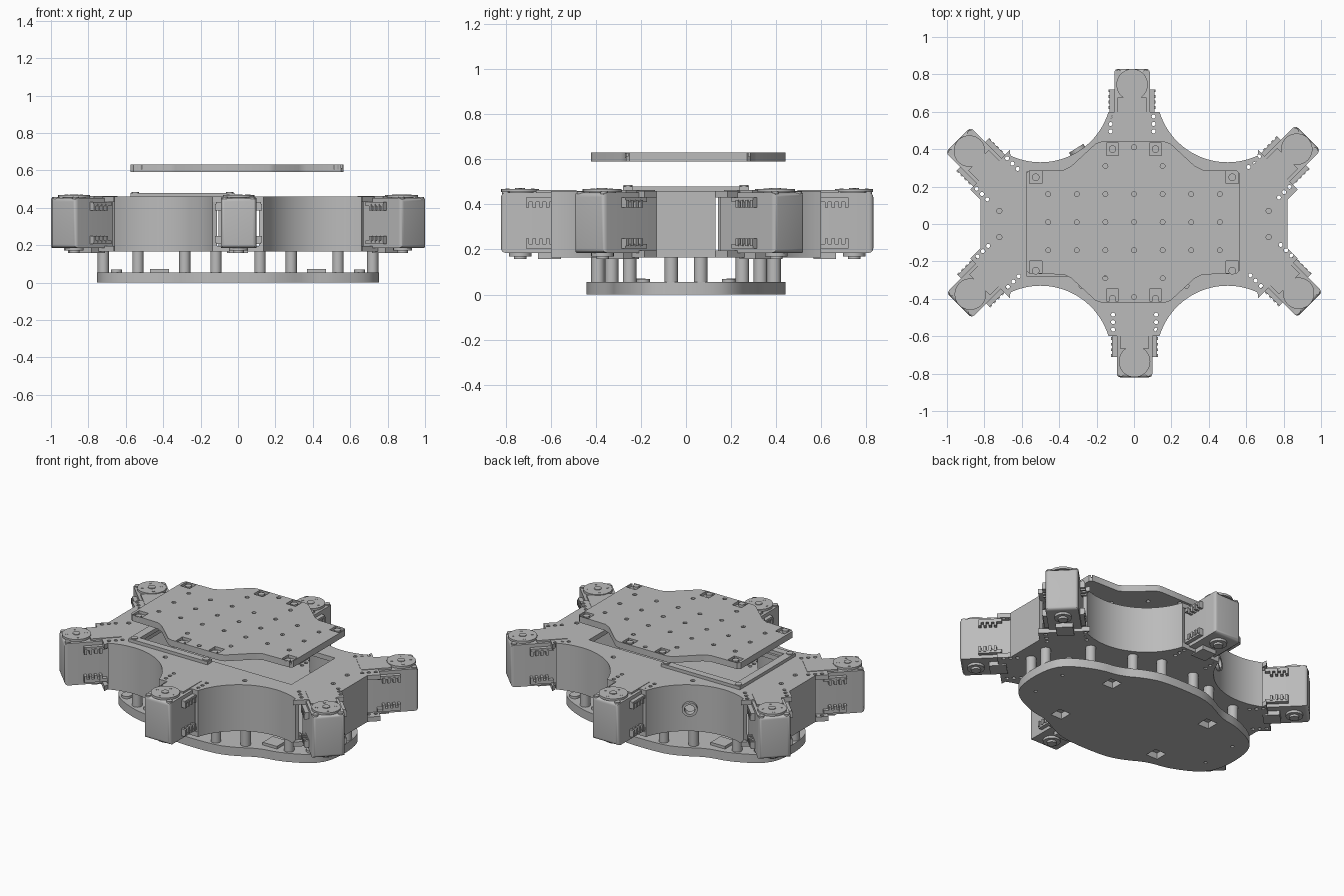
import bpy, bmesh
from math import radians, cos, sin, pi
from mathutils import Matrix, Vector

if "Cube" in bpy.data.objects:
    bpy.data.objects.remove(bpy.data.objects["Cube"])

GREY = bpy.data.materials.new("plain_grey")
GREY.use_nodes = True
GREY.diffuse_color = (0.5, 0.5, 0.5, 1)
GREY.node_tree.nodes["Principled BSDF"].inputs["Base Color"].default_value = (0.5, 0.5, 0.5, 1)


# ---- helpers ----
def prism(bm, pts, z0, z1):
    low = [bm.verts.new((x, y, z0)) for x, y in pts]
    top = [bm.verts.new((x, y, z1)) for x, y in pts]
    n = len(pts)
    bm.faces.new(low[::-1])
    bm.faces.new(top)
    for i in range(n):
        j = (i + 1) % n
        bm.faces.new((low[i], low[j], top[j], top[i]))


def rect(x0, x1, y0, y1):
    return [(x0, y0), (x1, y0), (x1, y1), (x0, y1)]


def circle(x, y, r, n=20):
    return [(x + r * cos(2 * pi * i / n), y + r * sin(2 * pi * i / n)) for i in range(n)]


def mirror4(quarter):
    # full outline from the points of one quadrant, +x axis towards +y axis
    back = quarter[::-1]
    return (quarter + [(-x, y) for x, y in back]
            + [(-x, -y) for x, y in quarter] + [(x, -y) for x, y in back])


def round_off(pts, times):
    for _ in range(times):
        out = []
        for i, p in enumerate(pts):
            a, b = Vector(p), Vector(pts[(i + 1) % len(pts)])
            out += [tuple(a.lerp(b, 0.25)), tuple(a.lerp(b, 0.75))]
        pts = out
    return pts


def finish(bm, name, matrix=None):
    bmesh.ops.recalc_face_normals(bm, faces=bm.faces)
    mesh = bpy.data.meshes.new(name)
    bm.to_mesh(mesh)
    bm.free()
    mesh.materials.append(GREY)
    ob = bpy.data.objects.new(name, mesh)
    bpy.context.collection.objects.link(ob)
    if matrix:
        ob.matrix_world = matrix
    smooth(ob)
    return ob


def smooth(ob):
    ob.data.polygons.foreach_set("use_smooth", [True] * len(ob.data.polygons))
    ob.data.set_sharp_from_angle(angle=radians(30))


def cut(ob, bm):
    cutter = finish(bm, "cutter")
    cutter.hide_render = True
    mod = ob.modifiers.new("cut", "BOOLEAN")
    mod.operation, mod.solver, mod.object = "DIFFERENCE", "EXACT", cutter
    deps = bpy.context.evaluated_depsgraph_get()
    mesh = bpy.data.meshes.new_from_object(ob.evaluated_get(deps))
    ob.modifiers.clear()
    ob.data = mesh
    bpy.data.objects.remove(cutter)
    smooth(ob)


SIGNS = [(sx, sy) for sx in (1, -1) for sy in (1, -1)]

# ---- leg servo positions: x, y, heading ----
LEGS = [("back_right", 0.87, 0.40, 45), ("back", -0.01, 0.745, 90), ("back_left", -0.88, 0.39, 135),
        ("front_left", -0.875, -0.375, 225), ("front", 0.003, -0.735, 270),
        ("front_right", 0.88, -0.37, 315)]
MATS = [Matrix.Translation((x, y, 0)) @ Matrix.Rotation(radians(a), 4, "Z") for _, x, y, a in LEGS]

# ---- chassis decks ----
CX, CY, R = 0.5, 0.71, 0.38


def arc(r, n=24, a0=295, a1=197):
    angles = [radians(a0 + (a1 - a0) * i / n) for i in range(n + 1)]
    return [(CX + r * cos(a), CY + r * sin(a)) for a in angles]


outline = mirror4([(0.82, 0.13), (0.876, 0.184), (0.664, 0.396)] + arc(R))
for name, z0, z1 in (("upper_deck", 0.43, 0.46), ("lower_deck", 0.165, 0.195)):
    bm = bmesh.new()
    prism(bm, outline, z0, z1)
    deck = finish(bm, name)
    bm = bmesh.new()
    if name == "upper_deck":
        prism(bm, rect(-0.53, 0.53, -0.22, 0.22), 0.4, 0.5)
    for m in MATS:
        for off in (-0.17, -0.21, -0.25):
            for side in (-0.115, 0.115):
                p = m @ Vector((off, side, 0))
                prism(bm, circle(p.x, p.y, 0.011, 12), z0 - 0.05, z1 + 0.05)
    for sx, sy in SIGNS:
        prism(bm, circle(0.72 * sx, 0.07 * sy, 0.014, 12), z0 - 0.05, z1 + 0.05)
        prism(bm, circle(0.28 * sx, 0.33 * sy, 0.014, 12), z0 - 0.05, z1 + 0.05)
    cut(deck, bm)

# ---- curved and side walls between the decks ----
bm = bmesh.new()
for sx, sy in SIGNS:
    wall = arc(R) + arc(R + 0.025)[::-1]
    prism(bm, [(x * sx, y * sy) for x, y in wall], 0.165, 0.46)
for s in (1, -1):
    prism(bm, rect(0.795 * s, 0.82 * s, -0.13, 0.13), 0.165, 0.46)
walls = finish(bm, "chassis_walls")

# ---- cable port in the rear wall ----
direction = Vector((-0.2, 0.32, 0)).normalized()
centre = Vector((-CX, CY, 0.31)) - direction * -0.0
port = Matrix.Translation(Vector((-CX, CY, 0.31)) + Vector((0.2, -0.32, 0)).normalized() * R) \
    @ direction.to_track_quat("Z", "Y").to_matrix().to_4x4()
for name, r in (("cable_port", 0.045),):
    bm = bmesh.new()
    prism(bm, circle(0, 0, r, 24), -0.02, 0.02)
    bm.transform(port)
    ring = finish(bm, name)
for target in (ring, walls):
    bm = bmesh.new()
    prism(bm, circle(0, 0, 0.03, 24), -0.1, 0.1)
    bm.transform(port)
    cut(target, bm)

# ---- open frame on the upper deck ----
bm = bmesh.new()
prism(bm, [(-0.02, 0.28), (-0.575, 0.28), (-0.575, -0.28), (-0.02, -0.28),
           (-0.02, -0.235), (-0.525, -0.235), (-0.525, 0.235), (-0.02, 0.235)], 0.455, 0.48)
for x in (-0.55, -0.045):
    for y in (-0.257, 0.257):
        prism(bm, circle(x, y, 0.02), 0.47, 0.485)
finish(bm, "deck_frame")

# ---- floating top plate with hole grid and square pockets ----
bm = bmesh.new()
prism(bm, [(x - 0.005, y + 0.01) for x, y in mirror4(
    [(0.57, 0.26), (0.555, 0.275), (0.37, 0.28), (0.33, 0.3), (0.2, 0.42), (0.17, 0.43)])], 0.59, 0.63)
plate = finish(bm, "top_plate")
bm = bmesh.new()
for i in range(-3, 4):
    for j in (-1, 0, 1):
        prism(bm, circle(0.153 * i, 0.01 + 0.15 * j, 0.013, 12), 0.55, 0.65)
for s in (1, -1):
    prism(bm, circle(0, 0.01 + 0.4 * s, 0.013, 12), 0.55, 0.65)
    for t in (1, -1):
        prism(bm, circle(0.153 * t, 0.01 + 0.3 * s, 0.013, 12), 0.55, 0.65)
        for x, y in ((0.525, 0.24), (0.115, 0.39)):
            prism(bm, rect(x * t - 0.033, x * t + 0.033, y * s - 0.023, y * s + 0.043), 0.612, 0.65)
cut(plate, bm)
bm = bmesh.new()
for sx, sy in SIGNS:
    for x, y in ((0.525, 0.25), (0.115, 0.4)):
        prism(bm, circle(x * sx, y * sy, 0.02, 16), 0.605, 0.628)
finish(bm, "top_plate_bolts")

# ---- base plate with square openings ----
bm = bmesh.new()
prism(bm, round_off(mirror4([(0.755, 0.1), (0.7, 0.22), (0.52, 0.31), (0.38, 0.33),
                             (0.26, 0.4), (0.14, 0.44)]), 2), 0, 0.055)
base = finish(bm, "base_plate")
bm = bmesh.new()
for sx, sy in SIGNS:
    prism(bm, rect(0.36 * sx - 0.04, 0.36 * sx + 0.04, 0.23 * sy - 0.04, 0.23 * sy + 0.04), -0.05, 0.04)
    prism(bm, circle(0.64 * sx, 0.12 * sy, 0.01, 12), -0.05, 0.1)
cut(base, bm)

# ---- pillars and low pads on the base ----
bm = bmesh.new()
for sx, sy in SIGNS:
    for x, y in ((0.72, 0.065), (0.535, 0.25), (0.285, 0.33), (0.118, 0.39)):
        prism(bm, circle(x * sx, y * sy, 0.03), 0.05, 0.17)
finish(bm, "pillars")
bm = bmesh.new()
for sx, sy in SIGNS:
    prism(bm, rect(0.37 * sx, 0.47 * sx, 0.18 * sy, 0.28 * sy), 0.05, 0.072)
    prism(bm, circle(0.65 * sx, 0.19 * sy, 0.03), 0.05, 0.07)
finish(bm, "base_pads")

# ---- leg servos, horn axis at the local origin, outward along +x ----
for (label, *_), m in zip(LEGS, MATS):
    bm = bmesh.new()
    prism(bm, rect(-0.255, 0.085, -0.095, 0.095), 0.185, 0.452)
    outer = [e for e in bm.edges if all(v.co.x > 0 for v in e.verts)]
    bmesh.ops.bevel(bm, geom=outer, offset=0.02, segments=4, profile=0.5, affect="EDGES")
    prism(bm, rect(-0.25, -0.07, -0.078, 0.078), 0.45, 0.463)
    for s in (1, -1):
        prism(bm, circle(0.063, 0.073 * s, 0.017, 16), 0.44, 0.458)
    finish(bm, label + "_servo_case", m)

    bm = bmesh.new()
    prism(bm, circle(0, 0, 0.06, 28), 0.44, 0.456)
    prism(bm, circle(0, 0, 0.084, 36), 0.454, 0.468)
    prism(bm, circle(0, 0, 0.022), 0.46, 0.472)
    for i in range(4):
        a = i * pi / 2
        prism(bm, circle(0.056 * cos(a), 0.056 * sin(a), 0.008, 10), 0.46, 0.47)
    finish(bm, label + "_servo_horn", m)

    bm = bmesh.new()
    prism(bm, circle(0, 0, 0.05, 24), 0.17, 0.19)
    prism(bm, circle(0, 0, 0.028), 0.157, 0.18)
    prism(bm, rect(-0.18, -0.08, -0.05, 0.05), 0.158, 0.19)
    finish(bm, label + "_lower_pivot", m)

    # toothed mounting strips on both flanks
    bm = bmesh.new()
    for s in (1, -1):
        for z, dz in ((0.43, -0.02), (0.205, 0.02)):
            prism(bm, rect(-0.16, -0.025, 0.09 * s, 0.12 * s), min(z, z + dz), max(z, z + dz))
            for i in range(4):
                x = -0.13 + 0.03 * i
                prism(bm, rect(x, x + 0.015, 0.09 * s, 0.125 * s), *sorted((z + dz / 2, z + dz * 2.2)))
    finish(bm, label + "_mount_teeth", m)
